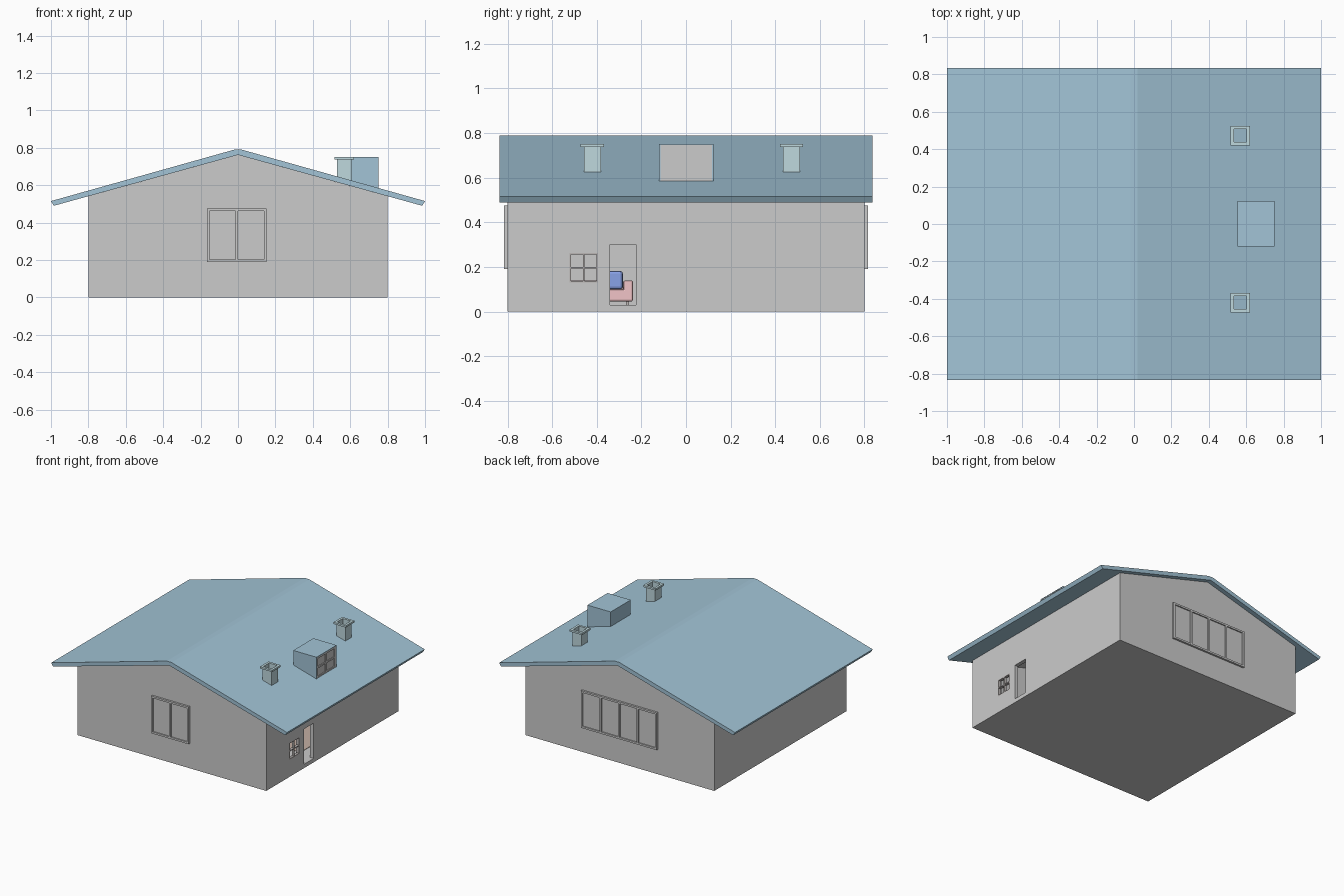
import bpy, bmesh
from mathutils import Vector

if "Cube" in bpy.data.objects:
    bpy.data.objects.remove(bpy.data.objects["Cube"])


def material(name, rgb):
    m = bpy.data.materials.new(name)
    m.diffuse_color = (*rgb, 1)
    m.use_nodes = True
    m.node_tree.nodes["Principled BSDF"].inputs["Base Color"].default_value = m.diffuse_color
    return m


BLUE = material("roof_blue", (0.36, 0.55, 0.67))
TEAL = material("pale_teal", (0.52, 0.69, 0.73))
PINK = material("pink_fabric", (0.88, 0.55, 0.57))
CUSHION = material("cushion_blue", (0.25, 0.36, 0.80))
BROWN = material("rug_brown", (0.55, 0.43, 0.37))
FRAME = material("frame_dark", (0.50, 0.47, 0.46))


def finish(bm, name, mat=None):
    bmesh.ops.recalc_face_normals(bm, faces=bm.faces)
    me = bpy.data.meshes.new(name)
    bm.to_mesh(me)
    bm.free()
    ob = bpy.data.objects.new(name, me)
    bpy.context.collection.objects.link(ob)
    if mat:
        me.materials.append(mat)
    return ob


def add_box(bm, x, y, z):
    vs = bmesh.ops.create_cube(bm, size=1)["verts"]
    for v in vs:
        v.co = Vector([(r[0] + r[1]) / 2 + c * (r[1] - r[0]) for r, c in zip((x, y, z), v.co)])


def box(name, x, y, z, mat=None, bevel=0):
    bm = bmesh.new()
    add_box(bm, x, y, z)
    if bevel:
        bmesh.ops.bevel(bm, geom=bm.edges[:], offset=bevel, segments=2, affect='EDGES', profile=0.5)
    return finish(bm, name, mat)


def prism(name, profile, y0, y1, mat=None):
    # x-z profile extruded along y
    bm = bmesh.new()
    f = bm.faces.new([bm.verts.new((x, y0, z)) for x, z in profile])
    ext = bmesh.ops.extrude_face_region(bm, geom=[f])["geom"]
    bmesh.ops.translate(bm, vec=(0, y1 - y0, 0), verts=[g for g in ext if isinstance(g, bmesh.types.BMVert)])
    return finish(bm, name, mat)


def window_frame(name, axis, u, z, d, t, cols, rows=1, mat=None):
    # border plus evenly spaced bars; axis is the direction the window faces
    bm = bmesh.new()

    def bar(uu, zz):
        add_box(bm, *((d, uu, zz) if axis == 'x' else (uu, d, zz)))

    for i in range(cols + 1):
        a = u[0] + (u[1] - u[0] - t) * i / cols
        bar((a, a + t), z)
    for i in range(rows + 1):
        a = z[0] + (z[1] - z[0] - t) * i / rows
        bar(u, (a, a + t))
    return finish(bm, name, mat)


def cut(ob, cutter):
    m = ob.modifiers.new("cut", 'BOOLEAN')
    m.operation, m.solver, m.object = 'DIFFERENCE', 'EXACT', cutter
    bpy.context.view_layer.objects.active = ob
    bpy.ops.object.modifier_apply(modifier=m.name)
    bpy.data.objects.remove(cutter)


# Hollow walls with door and side window openings
walls = prism("walls", [(-.8, 0), (.8, 0), (.8, .541), (0, .762), (-.8, .541)], -.8, .8)
cut(walls, prism("room_cutter", [(-.77, .03), (.77, .03), (.77, .52), (0, .732), (-.77, .52)], -.77, .77))
cut(walls, box("door_cutter", (.7, .9), (-.34, -.225), (.03, .30)))
cut(walls, box("window_cutter", (.7, .9), (-.522, -.395), (.13, .262)))

# Roof slab with a narrow flat ridge
half = [(.02, .79), (1, .515), (.985, .49), (0, .762)]
prism("roof", half + [(-x, z) for x, z in reversed(half[:3])], -.835, .835, BLUE)

# Gable windows
for name, s, u, cols in (("front", -1, (-.167, .152), 2), ("back", 1, (-.322, .322), 4)):
    depth = sorted((s * .79, s * .815))
    window_frame(name + "_window_frame", 'y', u, (.19, .476), depth, .014, cols)
    box(name + "_window_pane", u, sorted((s * .795, s * .806)), (.195, .47))

# Side window bars and door trim
window_frame("side_window_frame", 'x', (-.522, -.395), (.13, .262), (.78, .80), .007, 2, 2, FRAME)

# Dormer with a recessed glazed face
dy, dz = (-.12, .123), (.57, .752)
box("dormer", (.553, .74), dy, dz, BLUE)
window_frame("dormer_border", 'x', dy, (.578, .752), (.735, .75), .006, 1, 1, BLUE)
box("dormer_pane", (.735, .742), (-.115, .118), (.58, .747))
window_frame("dormer_window_frame", 'x', (-.114, .117), (.584, .746), (.738, .748), .013, 2, 2)

# Chimneys: square turned profile with an overhanging cap and open flue
profile = [(.038, .61), (.038, .738), (.052, .738), (.052, .752), (.034, .752), (.034, .61)]
for i, cy in enumerate((-.42, .473)):
    bm = bmesh.new()
    loops = [[bm.verts.new((.568 + sx * r, cy + sy * r, z))
              for sx, sy in ((-1, -1), (1, -1), (1, 1), (-1, 1))] for r, z in profile]
    for a, b in zip(loops, loops[1:] + loops[:1]):
        for k in range(4):
            n = (k + 1) % 4
            bm.faces.new((a[k], a[n], b[n], b[k]))
    finish(bm, f"chimney_{i + 1}", TEAL)

# Sofa, cushion and rug glimpsed through the door
box("sofa_seat", (-.72, -.5), (-.60, -.24), (.045, .10), PINK, .008)
box("sofa_back", (-.76, -.69), (-.60, -.28), (.045, .14), PINK, .008)
for i, y in enumerate((-.60, -.28)):
    box(f"sofa_arm_{i + 1}", (-.74, -.5), (y, y + .042), (.045, .14), PINK, .008)
    for x in (-.73, -.53):
        box("sofa_foot", (x, x + .02), (y + .01, y + .025), (.03, .047), FRAME)
box("cushion", (-.68, -.63), (-.36, -.283), (.10, .182), CUSHION, .012)
box("rug", (.15, .67), (-.2, .35), (.03, .033), BROWN)
